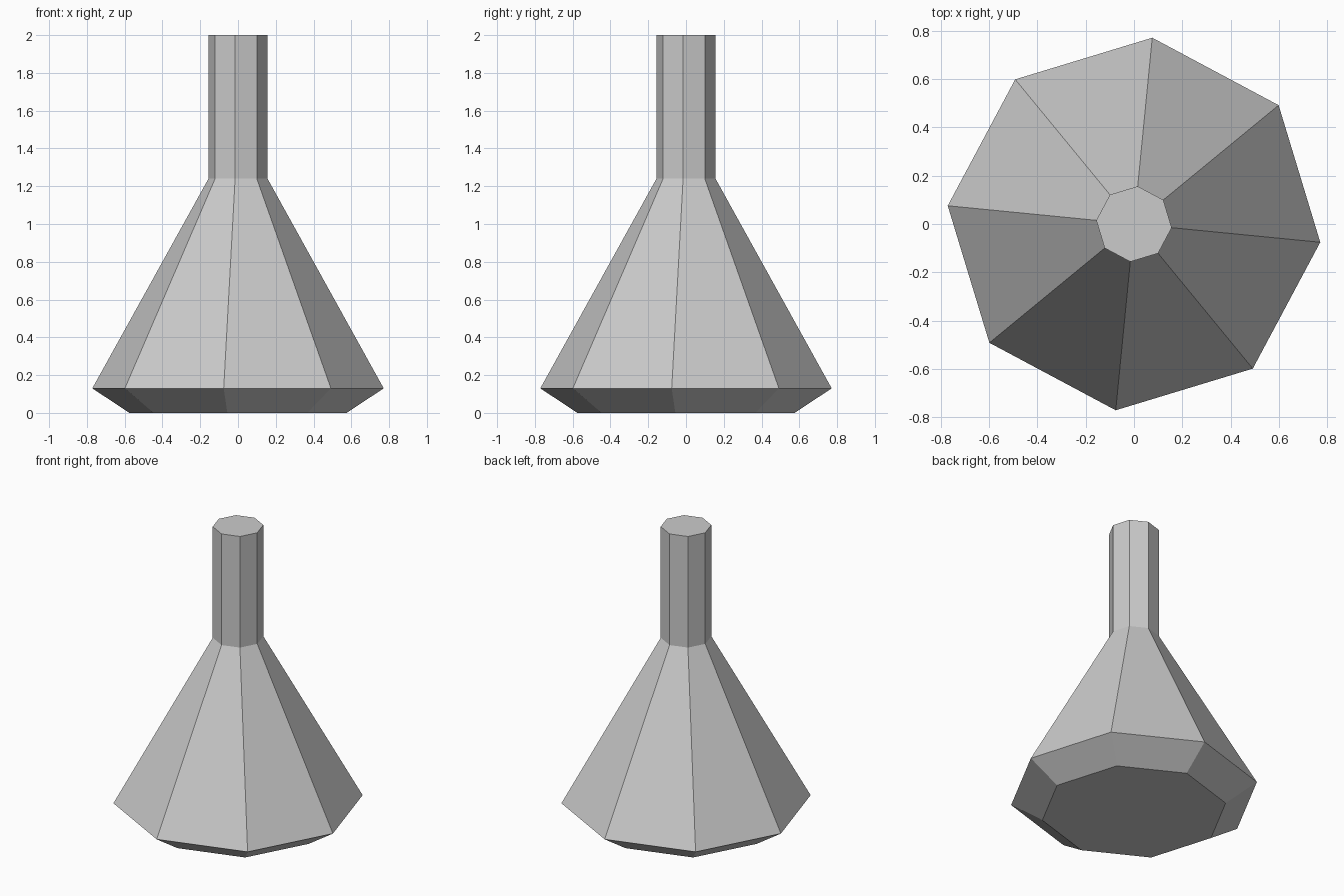
import bpy
import bmesh
from math import cos, sin, pi, radians

cube = bpy.data.objects.get("Cube")
if cube:
    bpy.data.objects.remove(cube, do_unlink=True)

SIDES = 8
TURN = radians(-5.6)

# Plain grey material
grey = bpy.data.materials.new("light_grey")
grey.use_nodes = True
colour = (0.6, 0.6, 0.6, 1)
grey.diffuse_color = colour
grey.node_tree.nodes["Principled BSDF"].inputs["Base Color"].default_value = colour


def lathe(name, profile):
    """Closed eight-sided solid from (radius, height) pairs, bottom to top."""
    bm = bmesh.new()
    rings = []
    for radius, z in profile:
        angles = [TURN + 2 * pi * i / SIDES for i in range(SIDES)]
        rings.append([bm.verts.new((radius * cos(a), radius * sin(a), z)) for a in angles])
    for low, high in zip(rings, rings[1:]):
        for i in range(SIDES):
            j = (i + 1) % SIDES
            bm.faces.new((low[i], low[j], high[j], high[i]))
    bm.faces.new(rings[0][::-1])
    bm.faces.new(rings[-1])
    mesh = bpy.data.meshes.new(name)
    bm.to_mesh(mesh)
    bm.free()
    mesh.materials.append(grey)
    obj = bpy.data.objects.new(name, mesh)
    bpy.context.collection.objects.link(obj)
    return obj


# Bevelled foot, sloping body and straight neck in one flat-faced shell
lathe("flask_body", [(0.578, 0), (0.775, 0.13), (0.157, 1.24), (0.157, 2)])
